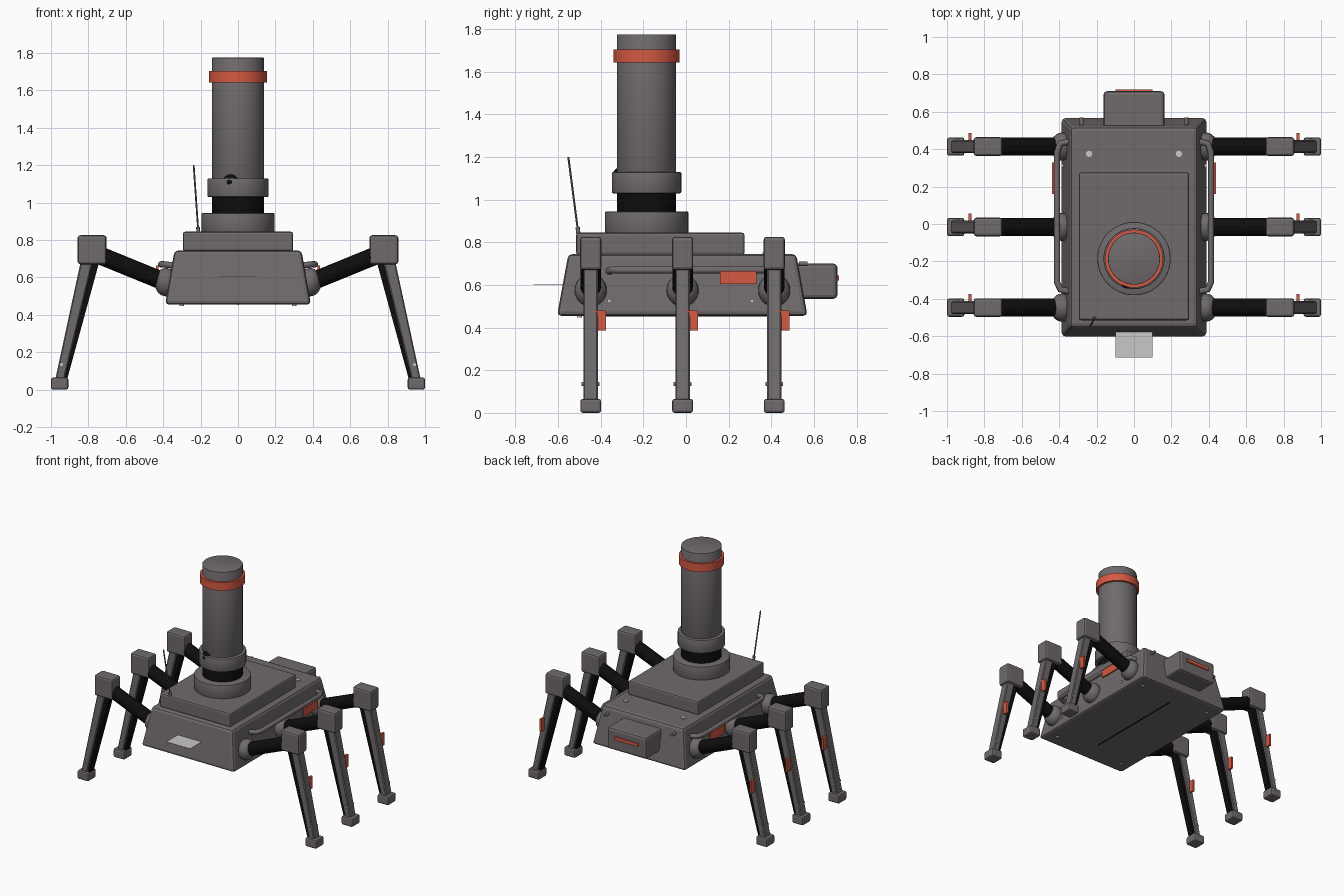
import bpy, bmesh, math
from mathutils import Vector, Matrix

cube = bpy.data.objects.get("Cube")
if cube:
    bpy.data.objects.remove(cube, do_unlink=True)


def material(name, rgb):
    m = bpy.data.materials.new(name)
    m.use_nodes = True
    m.diffuse_color = (*rgb, 1)
    bsdf = next(n for n in m.node_tree.nodes if n.type == 'BSDF_PRINCIPLED')
    bsdf.inputs["Base Color"].default_value = (*rgb, 1)
    bsdf.inputs["Roughness"].default_value = 0.7
    return m


GREY = material("warm grey", (0.16, 0.143, 0.148))
BLACK = material("black", (0.004, 0.004, 0.004))
RED = material("signal red", (0.66, 0.1, 0.055))
PALE = material("pale grey", (0.58, 0.58, 0.58))


def finish(name, bm, mat, smooth=False):
    bmesh.ops.recalc_face_normals(bm, faces=bm.faces)
    mesh = bpy.data.meshes.new(name)
    bm.to_mesh(mesh)
    bm.free()
    mesh.materials.append(mat)
    obj = bpy.data.objects.new(name, mesh)
    bpy.context.collection.objects.link(obj)
    if smooth:
        for p in mesh.polygons:
            p.use_smooth = True
        mesh.set_sharp_from_angle(angle=math.radians(35))
    return obj


def bevel(bm, width, segments=2):
    bmesh.ops.bevel(bm, geom=bm.edges[:], offset=width, segments=segments,
                    profile=0.5, affect='EDGES', clamp_overlap=True)


def box(name, lo, hi, mat, round_by=0.0, taper=None):
    """Box between two corners; taper gives (x, y) scale of the top face."""
    lo, hi = Vector(lo), Vector(hi)
    bm = bmesh.new()
    bmesh.ops.create_cube(bm, size=1)
    for v in bm.verts:
        if taper and v.co.z > 0:
            v.co.x *= taper[0]
            v.co.y *= taper[1]
        v.co = Vector(c * s for c, s in zip(v.co, hi - lo)) + (lo + hi) / 2
    if round_by:
        bevel(bm, round_by)
    return finish(name, bm, mat)


def rod(name, a, b, r, mat, sides=32, round_by=0.0):
    """Cylinder from point a to point b."""
    a, b = Vector(a), Vector(b)
    turn = (b - a).to_track_quat('Z', 'Y').to_matrix().to_4x4()
    bm = bmesh.new()
    bmesh.ops.create_cone(bm, cap_ends=True, segments=sides, radius1=r, radius2=r,
                          depth=(b - a).length)
    if round_by:
        rims = [e for e in bm.edges if abs(e.verts[0].co.z - e.verts[1].co.z) < 1e-5]
        bmesh.ops.bevel(bm, geom=rims, offset=round_by, segments=2, profile=0.5, affect='EDGES')
    bm.transform(Matrix.Translation((a + b) / 2) @ turn)
    return finish(name, bm, mat, True)


def ball(name, centre, radii, mat):
    bm = bmesh.new()
    bmesh.ops.create_uvsphere(bm, u_segments=24, v_segments=14, radius=1)
    bm.transform(Matrix.Translation(centre) @ Matrix.Diagonal((*radii, 1)))
    return finish(name, bm, mat, True)


def slab(name, outline, axis, lo, hi, mat, round_by=0.0):
    """Outline extruded along x (points are y, z) or along y (points are x, z)."""
    bm = bmesh.new()
    pts = [(lo, p, q) if axis == 'x' else (p, lo, q) for p, q in outline]
    face = bm.faces.new([bm.verts.new(p) for p in pts])
    new = bmesh.ops.extrude_face_region(bm, geom=[face])["geom"]
    move = (hi - lo, 0, 0) if axis == 'x' else (0, hi - lo, 0)
    bmesh.ops.translate(bm, vec=move, verts=[g for g in new if isinstance(g, bmesh.types.BMVert)])
    if round_by:
        bevel(bm, round_by, 1)
    return finish(name, bm, mat)


def tube(name, points, r, mat):
    curve = bpy.data.curves.new(name, 'CURVE')
    curve.dimensions = '3D'
    curve.bevel_depth = r
    curve.use_fill_caps = True
    line = curve.splines.new('POLY')
    line.points.add(len(points) - 1)
    for p, co in zip(line.points, points):
        p.co = (*co, 1)
    curve.materials.append(mat)
    bpy.context.collection.objects.link(bpy.data.objects.new(name, curve))


# Hull, deck and rear housing
box("hull", (-0.39, -0.605, 0.455), (0.39, 0.57, 0.745), GREY, 0.02, (0.87, 0.91))
box("deck", (-0.295, -0.515, 0.74), (0.295, 0.275, 0.845), GREY, 0.012)
box("rear_housing", (-0.163, 0.5, 0.535), (0.163, 0.71, 0.7), GREY, 0.018)
box("rear_light", (-0.1, 0.7, 0.62), (0.1, 0.718, 0.645), RED)
box("front_shelf", (-0.1, -0.715, 0.602), (0.1, -0.575, 0.605), PALE)
box("belly_seam", (-0.004, -0.4, 0.452), (0.004, 0.4, 0.457), BLACK)

# Mast stacked along one vertical axis
MAST_Y = -0.185
for name, r, z0, z1, mat, edge in (
        ("mast_base", 0.196, 0.84, 0.945, GREY, 0.006),
        ("mast_joint", 0.139, 0.94, 1.035, BLACK, 0),
        ("mast_collar", 0.163, 1.03, 1.13, GREY, 0.006),
        ("mast_barrel", 0.139, 1.12, 1.775, GREY, 0.003),
        ("mast_band", 0.155, 1.643, 1.705, RED, 0)):
    rod(name, (0, MAST_Y, z0), (0, MAST_Y, z1), r, mat, 48, edge)
ball("mast_sensor", (-0.035, -0.3, 1.11), (0.045, 0.045, 0.045), BLACK)

# Antenna
rod("antenna", (-0.212, -0.505, 0.84), (-0.237, -0.552, 1.2), 0.005, GREY, 8)
rod("antenna_foot", (-0.212, -0.505, 0.84), (-0.214, -0.508, 0.87), 0.01, GREY, 12)

for s in (-1, 1):
    # Side rail, marker and bolts
    tube("side_rail", [(s * 0.35, 0.44, 0.665), (s * 0.395, 0.43, 0.67), (s * 0.412, 0.38, 0.67),
                       (s * 0.412, -0.31, 0.67), (s * 0.395, -0.35, 0.67),
                       (s * 0.35, -0.36, 0.665)], 0.017, GREY)
    x0, x1 = sorted((s * 0.426, s * 0.438))
    box("side_marker", (x0, 0.16, 0.605), (x1, 0.33, 0.665), RED)
    rod("deck_bolt", (s * 0.24, 0.375, 0.74), (s * 0.24, 0.375, 0.752), 0.017, PALE, 12)
    rod("rear_stud", (s * 0.28, 0.53, 0.70), (s * 0.28, 0.57, 0.70), 0.011, GREY, 12)
    for y in (-0.36, 0.31):
        rod("side_bolt", (s * 0.36, y, 0.525), (s * 0.388, y, 0.525), 0.01, PALE, 12)
    for y in (-0.5, 0.46):
        rod("belly_bolt", (s * 0.3, y, 0.448), (s * 0.3, y, 0.46), 0.012, PALE, 12)

    # Three legs on each side
    for y in (-0.447, -0.016, 0.414):
        ball("hip", (s * 0.385, y, 0.575), (0.062, 0.075, 0.076), GREY)
        rod("upper_leg", (s * 0.4, y, 0.58), (s * 0.78, y, 0.735), 0.048, BLACK, 24)
        x0, x1 = sorted((s * 0.703, s * 0.857))
        box("knee", (x0, y - 0.05, 0.67), (x1, y + 0.05, 0.826), GREY, 0.014)
        slab("shin_core", [(s * x, z) for x, z in
                           ((0.74, 0.69), (0.82, 0.69), (0.955, 0.05), (0.915, 0.05))],
             'y', y - 0.026, y + 0.026, BLACK)
        slab("shin_shell", [(s * x, z) for x, z in
                            ((0.775, 0.69), (0.84, 0.69), (0.978, 0.05), (0.93, 0.05))],
             'y', y - 0.034, y + 0.034, GREY, 0.006)
        x0, x1 = sorted((s * 0.907, s * 1.0))
        box("foot", (x0, y - 0.049, 0.0), (x1, y + 0.049, 0.066), GREY, 0.012)
        rod("ankle_bolt", (s * 0.945, y - 0.042, 0.135), (s * 0.945, y + 0.042, 0.135),
            0.009, PALE, 10)
        x0, x1 = sorted((s * 0.87, s * 0.886))
        slab("shin_tab", [(y + dy, z) for dy, z in
                          ((0.008, 0.48), (0.072, 0.48), (0.072, 0.387), (0.03, 0.387),
                           (0.022, 0.45), (0.008, 0.455))], 'x', x0, x1, RED)
